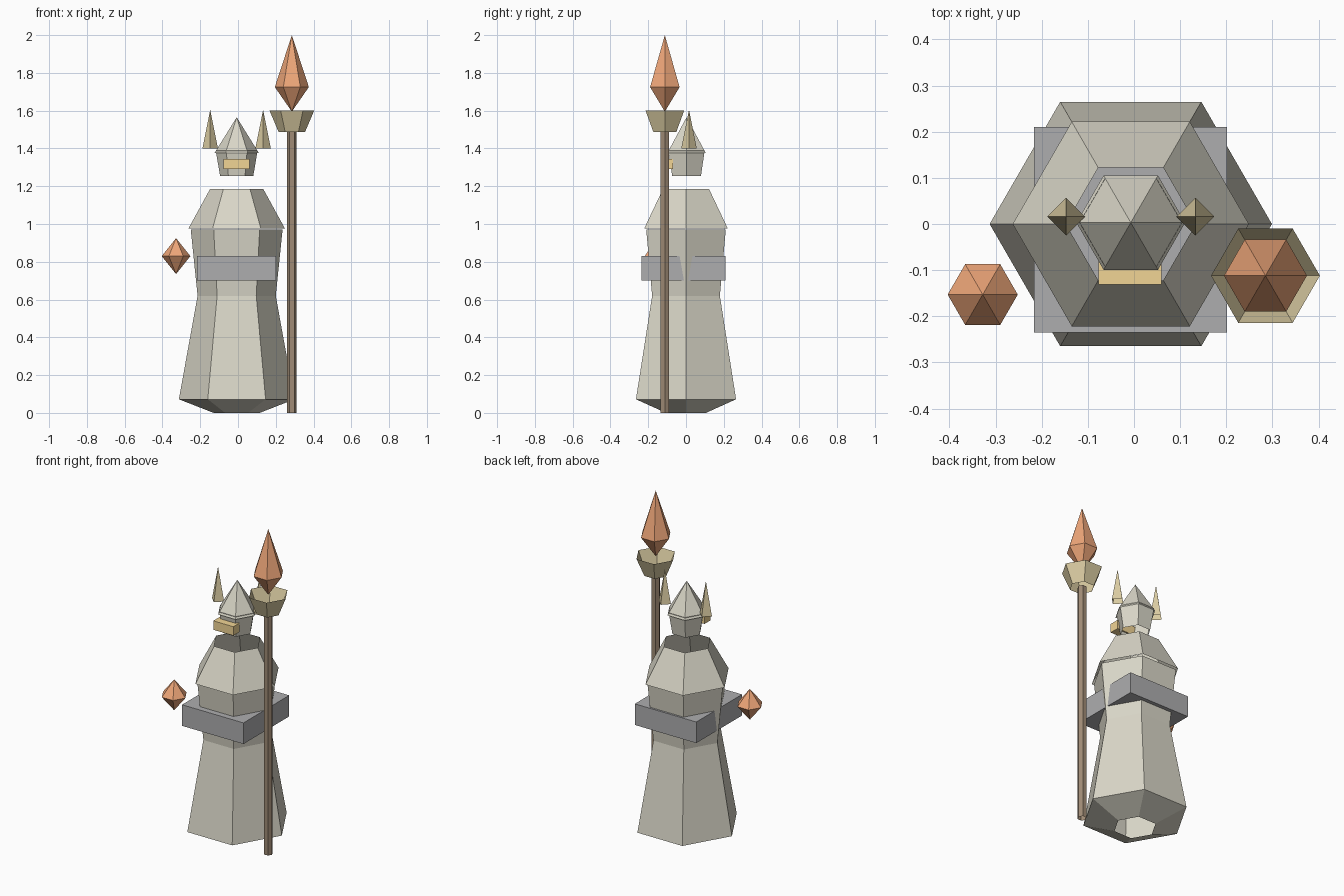
import bpy, bmesh
from math import cos, sin, tau

if "Cube" in bpy.data.objects:
    bpy.data.objects.remove(bpy.data.objects["Cube"])


def material(name, rgb):
    m = bpy.data.materials.new(name)
    m.diffuse_color = (*rgb, 1)
    m.use_nodes = True
    m.node_tree.nodes["Principled BSDF"].inputs["Base Color"].default_value = m.diffuse_color
    return m


CLOTH = material("cloth", (0.70, 0.68, 0.58))
IRON = material("iron", (0.42, 0.42, 0.43))
GOLD = material("gold", (0.70, 0.60, 0.36))
AMBER = material("amber", (0.88, 0.66, 0.30))
EMBER = material("ember", (0.85, 0.38, 0.19))
WOOD = material("wood", (0.35, 0.26, 0.18))


def finish(name, bm, mat):
    bmesh.ops.recalc_face_normals(bm, faces=bm.faces)
    mesh = bpy.data.meshes.new(name)
    bm.to_mesh(mesh)
    bm.free()
    mesh.materials.append(mat)
    obj = bpy.data.objects.new(name, mesh)
    bpy.context.collection.objects.link(obj)
    return obj


def lathe(name, x, y, profile, mat, sides=6):
    """Open-ended faceted tube through (radius, z) rings; radius 0 makes a tip."""
    bm = bmesh.new()
    rings = []
    for r, z in profile:
        n = sides if r else 1
        rings.append([bm.verts.new((x + r * cos(tau * i / sides),
                                    y + r * sin(tau * i / sides), z)) for i in range(n)])
    for a, b in zip(rings, rings[1:]):
        for i in range(sides):
            j = (i + 1) % sides
            corners = [a[i % len(a)], a[j % len(a)], b[j % len(b)], b[i % len(b)]]
            bm.faces.new(list(dict.fromkeys(corners)))
    return finish(name, bm, mat)


def box(name, lo, hi, mat):
    bm = bmesh.new()
    bmesh.ops.create_cube(bm, size=1)
    for v in bm.verts:
        v.co = [(l + h) / 2 + c * (h - l) for l, h, c in zip(lo, hi, v.co)]
    return finish(name, bm, mat)


CX = -0.007            # body axis
SX, SY = 0.285, -0.112  # staff axis

# robe, torso and shoulder cape
lathe("robe_skirt", CX, 0, [(0.122, 0), (0.306, 0.072), (0.207, 0.62)], CLOTH)
lathe("torso", CX, 0, [(0.207, 0.62), (0.243, 0.97)], CLOTH)
lathe("shoulder_cape", CX, 0, [(0.256, 0.975), (0.141, 1.185)], CLOTH)

# square belt
box("belt", (-0.217, -0.235, 0.70), (0.202, 0.21, 0.83), IRON)

# head, hat and visor
lathe("head", CX, 0.003, [(0.088, 1.255), (0.111, 1.39)], CLOTH)
lathe("hat", CX, 0.003, [(0.118, 1.375), (0, 1.565)], CLOTH)
box("visor", (-0.077, -0.131, 1.29), (0.06, -0.07, 1.345), AMBER)

# floating horns
for side, label in ((-1, "left"), (1, "right")):
    lathe(f"{label}_horn", CX + side * 0.14, 0.016, [(0.041, 1.40), (0, 1.605)], GOLD, 4)

# staff with cup and crystal
lathe("staff_shaft", SX, SY, [(0.026, 0), (0.026, 1.49)], WOOD)
lathe("staff_cup", SX, SY, [(0.07, 1.487), (0.118, 1.60)], GOLD)
lathe("staff_crystal", SX, SY, [(0, 1.595), (0.09, 1.725), (0, 2.0)], EMBER)

# floating crystal by the other hand
lathe("floating_crystal", -0.328, -0.153, [(0, 0.735), (0.076, 0.83), (0, 0.925)], EMBER)
